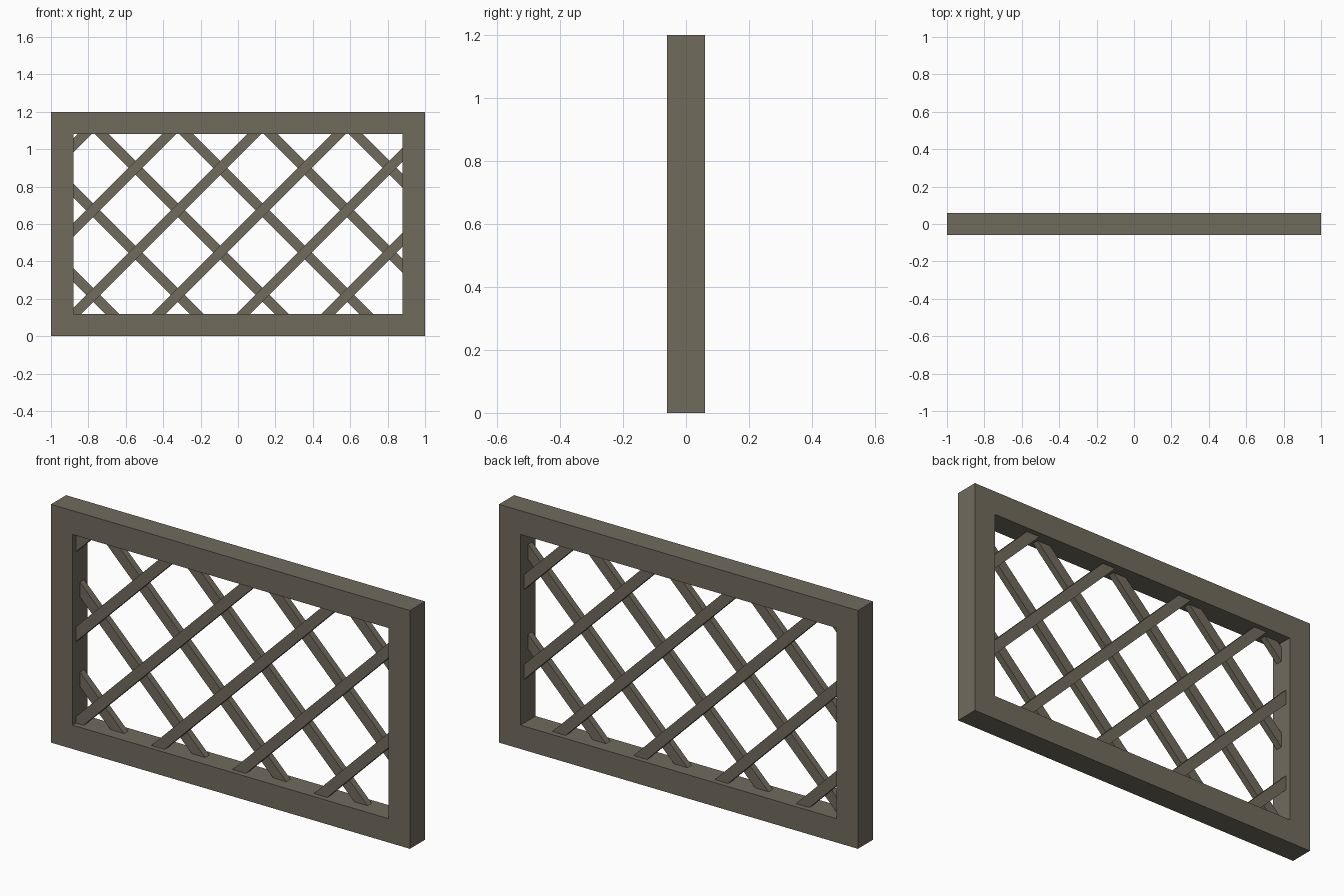
import bpy
import bmesh
from math import radians
from mathutils import Matrix, Vector

cube = bpy.data.objects.get("Cube")
if cube:
    bpy.data.objects.remove(cube, do_unlink=True)

# Weathered wood
wood = bpy.data.materials.new("grey_brown_wood")
wood.use_nodes = True
COLOR = (0.165, 0.147, 0.108, 1)
wood.diffuse_color = COLOR
wood.node_tree.nodes["Principled BSDF"].inputs["Base Color"].default_value = COLOR

WIDTH, HEIGHT, DEPTH, BORDER = 2.0, 1.2, 0.12, 0.12
IN_X, IN_LOW, IN_HIGH = WIDTH / 2 - BORDER, BORDER, HEIGHT - BORDER
SLAT_W, SLAT_T, SPACING = 0.053, 0.033, 0.4525


def make_object(name, bm):
    bmesh.ops.recalc_face_normals(bm, faces=bm.faces)
    mesh = bpy.data.meshes.new(name)
    bm.to_mesh(mesh)
    bm.free()
    mesh.materials.append(wood)
    obj = bpy.data.objects.new(name, mesh)
    bpy.context.collection.objects.link(obj)
    return obj


def build_frame():
    # Rectangular ring extruded through its depth
    bm = bmesh.new()

    def loop(half, low, high):
        return [bm.verts.new((x, -DEPTH / 2, z)) for x, z in
                ((-half, low), (half, low), (half, high), (-half, high))]

    outer = loop(WIDTH / 2, 0, HEIGHT)
    inner = loop(IN_X, IN_LOW, IN_HIGH)
    faces = []
    for i in range(4):
        j = (i + 1) % 4
        faces.append(bm.faces.new((outer[i], outer[j], inner[j], inner[i])))
    back = bmesh.ops.extrude_face_region(bm, geom=faces, use_keep_orig=True)["geom"]
    moved = [v for v in back if isinstance(v, bmesh.types.BMVert)]
    bmesh.ops.translate(bm, verts=moved, vec=(0, DEPTH, 0))
    make_object("frame", bm)


def build_slat(name, height_at_center, direction, y):
    # Long diagonal slat trimmed to the opening
    bm = bmesh.new()
    place = (Matrix.Translation((0, y, height_at_center))
             @ Matrix.Rotation(radians(-45 * direction), 4, "Y")
             @ Matrix.Diagonal((6, SLAT_T, SLAT_W, 1)))
    bmesh.ops.create_cube(bm, size=1, matrix=place)
    cuts = [((IN_X, 0, 0), (1, 0, 0)), ((-IN_X, 0, 0), (-1, 0, 0)),
            ((0, 0, IN_HIGH), (0, 0, 1)), ((0, 0, IN_LOW), (0, 0, -1))]
    for point, normal in cuts:
        geom = bm.verts[:] + bm.edges[:] + bm.faces[:]
        bmesh.ops.bisect_plane(bm, geom=geom, plane_co=Vector(point),
                               plane_no=Vector(normal), clear_outer=True)
        bmesh.ops.holes_fill(bm, edges=[e for e in bm.edges if e.is_boundary])
    make_object(name, bm)


build_frame()

# Two crossing layers: rising slats in front, falling slats behind
for i in range(6):
    build_slat(f"rising_slat_{i + 1}", -0.3625 + i * SPACING, 1, -SLAT_T / 2)
    build_slat(f"falling_slat_{i + 1}", -0.553 + i * SPACING, -1, SLAT_T / 2)
